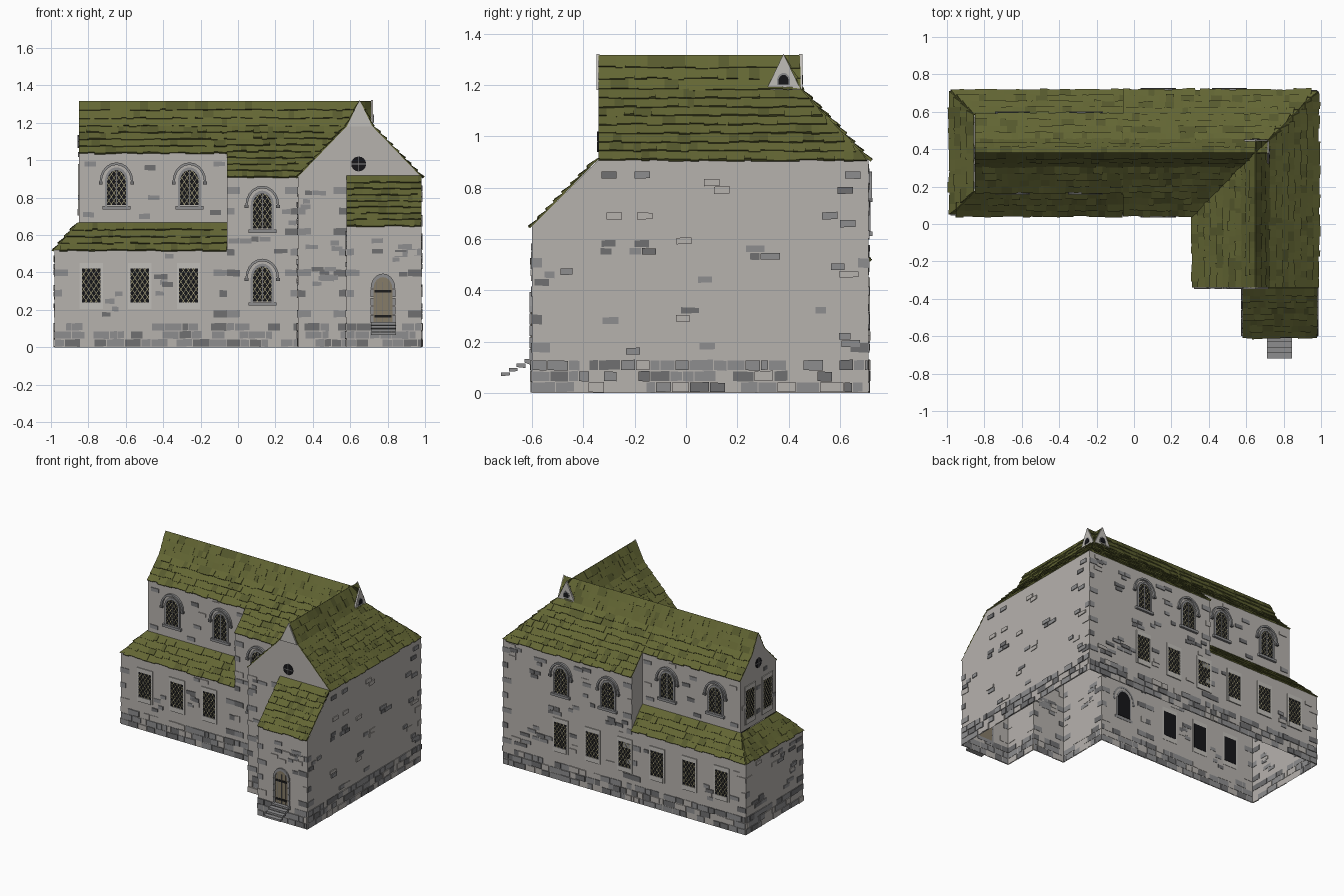
import bpy, bmesh, math, random
from mathutils import Vector as V

if "Cube" in bpy.data.objects:
    bpy.data.objects.remove(bpy.data.objects["Cube"])
random.seed(7)

PALETTE = [("wall_plaster", (.47, .445, .42)), ("pale_gable_plaster", (.53, .51, .48)),
           ("grey_stone", (.27, .27, .275)), ("dark_stone", (.16, .16, .165)),
           ("moss_roof", (.125, .133, .034)), ("dark_glass", (.008, .008, .01)),
           ("lattice", (.36, .33, .19)), ("door_wood", (.24, .2, .14)), ("iron", (.012, .012, .012)),
           ("dark_moss_roof", (.095, .102, .027))]
MATS = []
for n, c in PALETTE:
    m = bpy.data.materials.new(n)
    m.diffuse_color = (*c, 1)
    m.use_nodes = True
    m.node_tree.nodes["Principled BSDF"].inputs["Base Color"].default_value = m.diffuse_color
    MATS.append(m)
WALL, PALE, STONE, DARK, ROOF, GLASS, LATTICE, WOOD, IRON, ROOF2 = range(10)
parts = {}

def get(name):
    return parts.setdefault(name, bmesh.new())

def face(name, pts, out, mat):
    """Single face turned towards 'out'."""
    bm = get(name)
    f = bm.faces.new([bm.verts.new(p) for p in pts])
    f.normal_update()
    if f.normal.dot(V(out)) < 0:
        f.normal_flip()
    f.material_index = mat

def solid(name, lo, hi, mat):
    """Closed solid between two matching loops."""
    bm = get(name)
    a, b = [bm.verts.new(p) for p in lo], [bm.verts.new(p) for p in hi]
    n = len(a)
    fs = [bm.faces.new(a[::-1]), bm.faces.new(b)]
    fs += [bm.faces.new((a[i], a[(i+1) % n], b[(i+1) % n], b[i])) for i in range(n)]
    for f in fs:
        f.material_index = mat
    bmesh.ops.recalc_face_normals(bm, faces=fs)

# A wall side is (axis, position, outward sign); points on it are (u, z) with depth d
def at(s, u, z, d=0):
    return (u, s[1]+s[2]*d, z) if s[0] == 'y' else (s[1]+s[2]*d, u, z)

def plate(name, s, pts, d0, d1, mat):
    solid(name, [at(s, u, z, d0) for u, z in pts], [at(s, u, z, d1) for u, z in pts], mat)

def rect(u0, u1, z0, z1):
    return [(u0, z0), (u1, z0), (u1, z1), (u0, z1)]

def wall(s, pts, mat=WALL):
    face("walls", [at(s, u, z) for u, z in pts], at((s[0], 0, s[2]), 0, 0, 1), mat)

MF, MB, ML = ('y', .05, -1), ('y', .71, 1), ('x', -.98, -1)
CF, CB, CL = ('y', .175, -1), ('y', .585, 1), ('x', -.85, -1)
WF, WL, E = ('y', -.34, -1), ('x', .32, -1), ('x', .98, 1)
PF, PL = ('y', -.6, -1), ('x', .58, -1)

# Walls: open-bottomed shell
for s, c in ((MF, CF), (MB, CB)):
    wall(s, rect(-.98, -.06, 0, .52))
    wall(s, rect(-.06, .32 if s is MF else .98, 0, .91))
    wall(c, rect(-.85, -.06, .665, 1.04))
    wall(('x', -.06, -1), [(s[1], .52), (s[1], .91), (c[1], 1.04), (c[1], .665)])
wall(ML, rect(.05, .71, 0, .52))
wall(CL, [(.175, .665), (.585, .665), (.585, 1.04), (.445, 1.185), (.38, 1.32), (.315, 1.185), (.175, 1.04)])
wall(WF, [(.32, 0), (.58, 0), (.58, .91), (.98, .91), (.715, 1.185), (.585, 1.185), (.32, .91)])
wall(WL, rect(-.34, .05, 0, .91))
wall(E, [(-.6, 0), (.71, 0), (.71, .91), (-.34, .91), (-.6, .65)])
wall(PF, rect(.58, .98, 0, .65))
wall(PL, [(-.6, 0), (-.34, 0), (-.34, .91), (-.6, .65)])

# Roofs: rows of uneven tiles over a deck
def roof(name, O, S, U, a0, b0, a1, b1):
    O, S, U = V(O), V(S), V(U)
    N = S.cross(U).normalized()
    N = -N if N.z < 0 else N
    P = lambda s, t, h: O + S*s + U*t + N*h
    face("roof_deck", [P(a0, 0, 0), P(b0, 0, 0), P(b1, 1, 0), P(a1, 1, 0)], N, ROOF)
    rows = max(2, round(U.length/.046))
    for r in range(rows):
        t0, t1 = r/rows, (r+1)/rows
        lo = (a0+(a1-a0)*t0, b0+(b1-b0)*t0)
        hi = (a0+(a1-a0)*t1, b0+(b1-b0)*t1)
        s, end = min(lo[0], hi[0]), max(lo[1], hi[1])
        while s < end:
            e = min(s+random.uniform(.025, .07), end)
            cl = lambda x, k: min(max(x, k[0]), k[1])
            q = [cl(s, lo), cl(e, lo), cl(e, hi), cl(s, hi)]
            if q[1]-q[0] > .003 and q[2]-q[3] > .003:
                tb = t0 - random.uniform(.002, .012)/U.length
                h = random.uniform(.006, .013)
                solid(name, [P(q[0], tb, 0), P(q[1], tb, 0), P(q[2], t1, -.002), P(q[3], t1, -.002)],
                      [P(q[0], tb, h), P(q[1], tb, h+random.uniform(-.003, .003)), P(q[2], t1, .003), P(q[3], t1, .003)],
                      ROOF2 if random.random() < .15 else ROOF)
            s = e

X, Y = (1, 0, 0), (0, 1, 0)
for k, y in ((1, lambda v: v), (-1, lambda v: .76-v)):     # front and back of the main range
    f = k == 1
    roof("main_roof", (0, y(.05), .91), X, (0, k*.265, .275), -.06, .32 if f else .98, -.06, .585 if f else .715)
    roof("main_roof", (0, y(.175), 1.04), X, (0, k*.14, .145), -.85, -.06, -.85, -.06)
    roof("main_roof", (0, y(.315), 1.185), X, (0, k*.065, .13), -.85, .585 if f else .715, -.85, .65 if f else .715)
    roof("aisle_roof", (0, y(.05), .52), X, (0, k*.125, .145), -.98, -.06, -.855, -.06)
roof("aisle_roof", (-.98, 0, .52), Y, (.125, 0, .145), .05, .71, .175, .585)
roof("wing_roof", (.98, 0, .91), Y, (-.265, 0, .275), -.34, .71, -.34, .445)
roof("wing_roof", (.32, 0, .91), Y, (.265, 0, .275), -.34, .05, -.34, .315)
roof("wing_roof", (.715, 0, 1.185), Y, (-.065, 0, .13), -.34, .445, -.34, .445)
roof("wing_roof", (.585, 0, 1.185), Y, (.065, 0, .13), -.34, .315, -.34, .38)
roof("porch_roof", (0, -.6, .65), X, (0, .26, .265), .58, .98, .58, .98)

# Gablets on the ridge ends
def arch(u, w, z0, zs, n=10):
    return [(u-w, z0), (u+w, z0)] + [(u+w*math.cos(math.pi*i/n), zs+1.25*w*math.sin(math.pi*i/n)) for i in range(n+1)]

for s, c in ((WF, .65), (('x', .715, 1), .38), (('y', .445, 1), .65)):
    plate("gablets", s, [(c-.068, 1.18), (c+.068, 1.18), (c, 1.322)], -.004, .008, PALE)
    if s is not WF:
        plate("gablet_openings", s, arch(c, .026, 1.2, 1.215), .004, .0095, STONE)
        plate("gablet_openings", s, arch(c, .02, 1.203, 1.215), .006, .0115, GLASS)

# Windows
def clip(p, q, poly):
    t0, t1 = 0, 1
    d = (q[0]-p[0], q[1]-p[1])
    for i, a in enumerate(poly):
        b = poly[(i+1) % len(poly)]
        n = (a[1]-b[1], b[0]-a[0])
        num, den = n[0]*(p[0]-a[0])+n[1]*(p[1]-a[1]), n[0]*d[0]+n[1]*d[1]
        if abs(den) > 1e-9:
            if den > 0: t0 = max(t0, -num/den)
            else: t1 = min(t1, -num/den)
        elif num < -1e-9:
            return None
    return [(p[0]+d[0]*t, p[1]+d[1]*t) for t in (t0, t1)] if t1-t0 > .01 else None

def glazing(s, pts, u, z, step=.027):
    plate("window_glass", s, pts, -.004, .003, GLASS)
    for k in (-1, 1):
        for i in range(-8, 9):
            c = u + i*step
            seg = clip((c-k*.2, z-.3), (c+k*.2, z+.3), pts)
            if seg:
                (a, b), (e, f) = seg
                plate("window_lattice", s, [(a-.002, b), (a+.002, b), (e+.002, f), (e-.002, f)], .002, .005, LATTICE)

def band(name, s, u, zs, r0, r1, d, mat, ky=1.2, n=10):
    for i in range(n):
        A, B = math.pi*i/n, math.pi*(i+1)/n
        pt = lambda r, t: (u+r*math.cos(t), zs+ky*r*math.sin(t))
        plate(name, s, [pt(r0, A), pt(r1, A), pt(r1, B), pt(r0, B)], -.002, d, mat)

def arched_window(s, u, z):
    zs = z+.14
    glazing(s, arch(u, .052, z+.015, zs), u, z+.1)
    band("window_frames", s, u, zs, .05, .062, .008, STONE, 1.25)
    band("window_hoods", s, u, zs, .078, .09, .015, STONE, 1.15)
    for k in (-1, 1):
        a, b = sorted((u+k*.05, u+k*.062))
        plate("window_frames", s, rect(a, b, z+.01, zs), -.002, .008, STONE)
        a, b = sorted((u+k*.074, u+k*.094))
        plate("window_hoods", s, rect(a, b, zs-.015, zs), -.002, .016, DARK)
    plate("window_sills", s, rect(u-.075, u+.075, z-.008, z+.01), -.002, .016, STONE)
    plate("window_lattice", s, rect(u-.003, u+.003, z+.015, zs+.06), .002, .006, DARK)

def square_window(s, u, z0, z1, w=.05):
    glazing(s, rect(u-w, u+w, z0, z1), u, (z0+z1)/2)
    for k in (-1, 1):
        a, b = sorted((u+k*w, u+k*(w+.012)))
        plate("window_frames", s, rect(a, b, z0-.035, z1+.03), -.002, .006, PALE)
    plate("window_frames", s, rect(u-w, u+w, z1, z1+.03), -.002, .006, PALE)
    plate("window_sills", s, rect(u-w, u+w, z0-.035, z0), -.002, .008, PALE)

def round_window(s, u, z, r=.04):
    pts = [(u+r*math.cos(i*math.pi/8), z+r*math.sin(i*math.pi/8)) for i in range(16)]
    plate("round_windows", s, pts, -.004, .004, GLASS)
    plate("round_windows", s, rect(u-.002, u+.002, z-r, z+r), .002, .007, STONE)
    plate("round_windows", s, rect(u-r, u+r, z-.002, z+.002), .002, .007, STONE)

holes = {}
ARCHED = [(MF, .13, .23), (MF, .13, .62), (MB, .13, .62), (MB, .51, .62)] + [(c, u, .745) for c in (CF, CB) for u in (-.65, -.26)]
SQUARE = [(MF, -.785+.26*i, .24, .42) for i in range(3)] + [(MB, -.785+.26*i, .24, .42) for i in range(6)] + [(CL, .28, .74, .95), (CL, .48, .74, .95)]
for s, u, z in ARCHED:
    arched_window(s, u, z)
    holes.setdefault(s, []).append((u-.1, u+.1, z-.02, z+.25))
for s, u, z0, z1 in SQUARE:
    square_window(s, u, z0, z1)
    holes.setdefault(s, []).append((u-.065, u+.065, z0-.04, z1+.035))
round_window(WF, .645, .98)
round_window(CL, .38, 1.1, .035)

# Door with stone arch, iron straps and steps
plate("door", PF, arch(.775, .05, .13, .315), -.004, .004, WOOD)
for u in (.742, .775, .808):
    plate("door", PF, rect(u-.0015, u+.0015, .13, .35), .002, .006, DARK)
for z in (.165, .3):
    plate("door_straps", PF, rect(.73, .82, z-.007, z+.007), .002, .008, IRON)
band("door_arch", PF, .775, .315, .05, .066, .01, STONE, 1.2)
for u in (.717, .833):
    for i in range(4):
        plate("door_arch", PF, rect(u-.008, u+.008, .13+i*.046, .172+i*.046), -.002, .01, STONE)
holes[PF] = [(.7, .85, .1, .42)]
for i in range(4):
    y, z = -.72+.03*i, .08+.018*i
    solid("steps", [(.71, y, z-.014), (.845, y, z-.014), (.845, y+.034, z-.006*i*i/3-.01), (.71, y+.034, z-.006*i*i/3-.01)],
          [(.71, y, z), (.845, y, z), (.845, y+.034, z), (.71, y+.034, z)], STONE)

# Masonry: plinth courses, scattered stones and quoins
def stone(name, s, u0, u1, z0, z1, d):
    j = lambda: random.uniform(-.003, .003)
    plate(name, s, [(u0, z0), (u1, z0+j()), (u1, z1+j()), (u0, z1)], -.002, d, random.choice((STONE, STONE, DARK, WALL)))

def masonry(s, a, b, top, n, spots=()):
    for r in range(3):
        u = a
        while u < b-.01:
            e = min(u+random.uniform(.03, .1), b)
            if random.random() < .88:
                stone("plinth_stones", s, u+.002, e-.002, .004+r*.043, .042+r*.043, random.uniform(.002, .008))
            u = e
    lo = .16 if top < .93 else .7
    spots = list(spots) or [(random.uniform(a+.05, b-.05), random.uniform(lo, top-.04)) for _ in range(n)]
    for u, z in spots:
        for r in range(random.choice((1, 2, 2))):
            x = u + random.uniform(-.06, .0)
            for _ in range(random.choice((1, 1, 2))):
                w, zz = random.uniform(.04, .08), z+r*.03
                ok = x > a+.005 and x+w < b-.005 and zz+.03 < top
                for h in holes.get(s, ()):
                    ok = ok and not (x+w > h[0] and x < h[1] and zz+.03 > h[2] and zz < h[3])
                if ok:
                    stone("wall_stones", s, x, x+w-.004, zz, zz+.025, random.uniform(.003, .007))
                x += w
    z, i = lo, 0
    while z < top-.04:                     # quoins
        w = (.07, .04)[i % 2]
        stone("quoins", s, a, a+w, z, z+.036, .004)
        stone("quoins", s, b-w, b, z, z+.036, .004)
        z, i = z+.11, i+1

masonry(MF, -.98, -.06, .51, 16)
masonry(MF, -.06, .32, .9, 16)
masonry(MB, -.98, -.06, .51, 16)
masonry(MB, -.06, .98, .9, 34)
masonry(ML, .05, .71, .51, 12)
masonry(WF, .32, .58, .88, 8)
masonry(WL, -.34, .05, .9, 12)
masonry(PF, .58, .98, .64, 12)
masonry(PL, -.6, -.34, .64, 6)
masonry(E, -.6, .71, .64, 0, [(.0, .58), (.27, .52), (.12, .4), (.1, .43), (-.53, .42), (-.47, .46), (-.3, .27), (.02, .28),
                              (.62, .45), (.55, .28), (.1, .17), (-.2, .54), (-.3, .54), (-.2, .15), (.62, .18)])
for u, z in ((.1, .82), (.14, .79), (-.3, .85), (-.17, .85), (-.28, .69), (-.16, .69), (.56, .69), (.63, .66), (.62, .79), (.65, .85)):
    stone("wall_stones", E, u-.03, u+.03, z-.014, z+.014, .006)
for c in (CF, CB):
    parts_before = "clerestory_stones"
    for u, z in ((-.8, .71), (-.5, .7), (-.45, .8), (-.47, .96), (-.12, .72), (-.1, .82), (-.79, .98), (-.1, .98), (-.41, .9), (-.3, 1.01)):
        stone(parts_before, c, u-.03, u+.03, z-.013, z+.013, .005)
for u, z in ((.21, .8), (.38, .75), (.38, .92), (.55, .84), (.3, 1.03)):
    stone("clerestory_stones", CL, u-.02, u+.02, z-.013, z+.013, .005)

# Turn every part into an object carrying only the materials it uses
for name, bm in parts.items():
    used = sorted({f.material_index for f in bm.faces})
    for f in bm.faces:
        f.material_index = used.index(f.material_index)
    me = bpy.data.meshes.new(name)
    bm.to_mesh(me)
    bm.free()
    for i in used:
        me.materials.append(MATS[i])
    bpy.context.collection.objects.link(bpy.data.objects.new(name, me))
